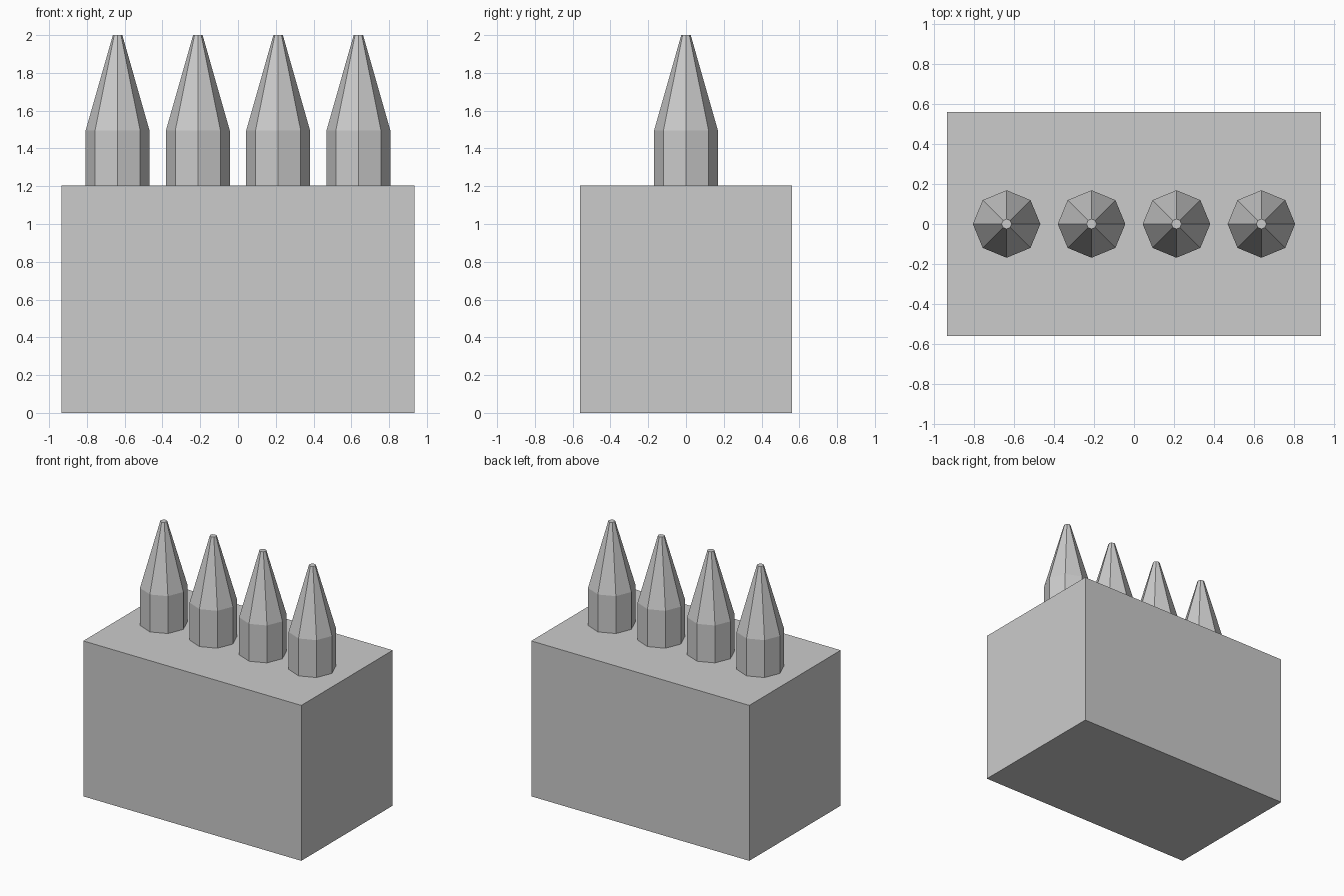
import bpy, bmesh, math

if "Cube" in bpy.data.objects:
    bpy.data.objects.remove(bpy.data.objects["Cube"])

grey = bpy.data.materials.new("plain_grey")
grey.diffuse_color = (0.6, 0.6, 0.6, 1)
grey.use_nodes = True
grey.node_tree.nodes["Principled BSDF"].inputs["Base Color"].default_value = grey.diffuse_color


def finish(name, bm):
    bmesh.ops.recalc_face_normals(bm, faces=bm.faces)
    mesh = bpy.data.meshes.new(name)
    bm.to_mesh(mesh)
    bm.free()
    mesh.materials.append(grey)
    obj = bpy.data.objects.new(name, mesh)
    bpy.context.collection.objects.link(obj)
    return obj


def lathe(name, profile, sides, x):
    """Faceted solid of revolution from (radius, z) points, capped."""
    bm = bmesh.new()
    rings = [[bm.verts.new((r * math.cos(math.tau * i / sides),
                            r * math.sin(math.tau * i / sides), z))
              for i in range(sides)] for r, z in profile]
    for a, b in zip(rings, rings[1:]):
        for i in range(sides):
            j = (i + 1) % sides
            bm.faces.new((a[i], a[j], b[j], b[i]))
    bm.faces.new(rings[0])
    bm.faces.new(rings[-1])
    finish(name, bm).location.x = x


# Solid block
bm = bmesh.new()
bmesh.ops.create_cube(bm, size=1)
for v in bm.verts:
    v.co = (v.co.x * 1.87, v.co.y * 1.12, (v.co.z + 0.5) * 1.205)
finish("block", bm)

# Four pointed octagonal pegs, seated on the block
for n in range(4):
    lathe(f"peg_{n + 1}", [(0.169, 1.2), (0.169, 1.495), (0.025, 2.0)],
          8, (n - 1.5) * 0.425)
